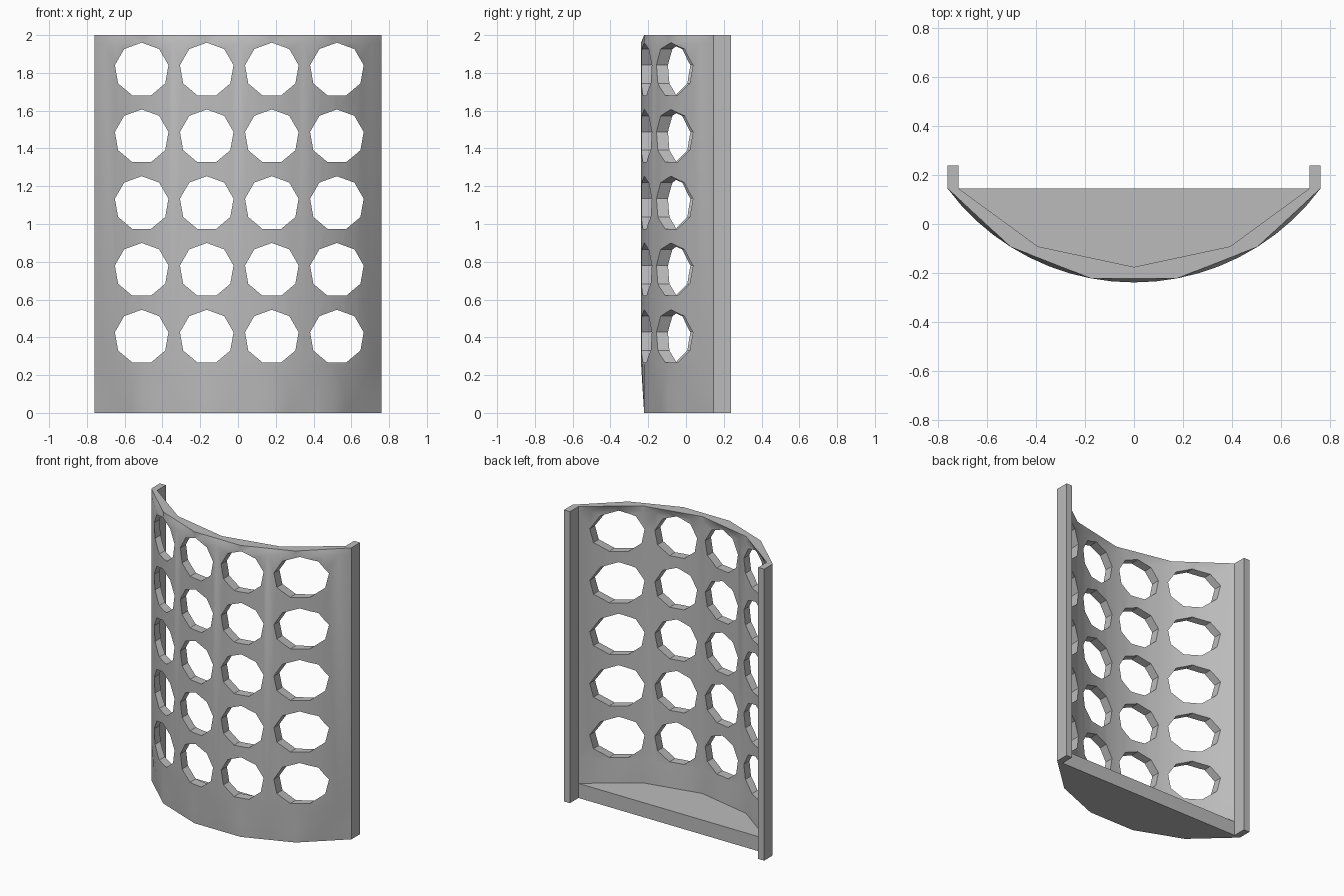
import bpy, bmesh, math

cube = bpy.data.objects.get("Cube")
if cube:
    bpy.data.objects.remove(cube, do_unlink=True)

grey = bpy.data.materials.new("plain_grey")
grey.use_nodes = True
colour = (0.5, 0.5, 0.5, 1)
grey.diffuse_color = colour
grey.node_tree.nodes["Principled BSDF"].inputs["Base Color"].default_value = colour

COLS = 20            # columns across the curved wall
BACK = 0.145         # where the wall meets the rails
SLAB = 0.1           # height of the base slab


def arc(half, depth, steps):
    """Points of a shallow arc bulging to the front, left to right."""
    r = (half ** 2 + depth ** 2) / (2 * depth)
    a = math.asin(half / r)
    return [(r * math.sin(a * (2 * i / steps - 1)),
             BACK - depth + r - r * math.cos(a * (2 * i / steps - 1)))
            for i in range(steps + 1)]


def faceted(half, depth, segments, blend):
    """Arc with COLS columns, blended from a coarse polyline to the true curve."""
    fine, coarse = arc(half, depth, COLS), arc(half, depth, segments)
    span = COLS // segments
    points = []
    for i, p in enumerate(fine):
        k = min(i // span, segments - 1)
        t = i / span - k
        flat = [u + (v - u) * t for u, v in zip(coarse[k], coarse[k + 1])]
        points.append(tuple(f + (s - f) * blend for f, s in zip(flat, p)))
    return points


def loft(bm, rings):
    """Closed solid through matching rings of points."""
    rows = [[bm.verts.new(p) for p in ring] for ring in rings]
    n = len(rows[0])
    for low, high in zip(rows, rows[1:]):
        for i in range(n):
            j = (i + 1) % n
            bm.faces.new((low[i], low[j], high[j], high[i]))
    bm.faces.new(rows[0][::-1])
    bm.faces.new(rows[-1])


def make(name, solids, triangulate=False):
    bm = bmesh.new()
    for rings in solids:
        loft(bm, rings)
    bmesh.ops.recalc_face_normals(bm, faces=bm.faces)
    if triangulate:
        bmesh.ops.triangulate(bm, faces=bm.faces)
    mesh = bpy.data.meshes.new(name)
    bm.to_mesh(mesh)
    bm.free()
    mesh.materials.append(grey)
    obj = bpy.data.objects.new(name, mesh)
    bpy.context.collection.objects.link(obj)
    return obj


def extrude(points, low, high):
    return [[(x, y, z) for x, y in points] for z in (low, high)]


# Curved wall: coarse facets at both rims, rounder in between
wall_rings = []
for z, out_blend, in_blend in ((0, 0, 0), (SLAB, 0.4, 0), (0.26, 1, 1),
                               (1.96, 1, 1), (2, 0, 0)):
    outline = (faceted(0.76, 0.383, 5, out_blend)
               + faceted(0.715, 0.32, 4, in_blend)[::-1])
    wall_rings.append([(x, y, z) for x, y in outline])
wall = make("curved_wall", [wall_rings], triangulate=True)

# Grid of nine-sided holes cut straight through from front to back
holes = []
for col in range(4):
    for row in range(5):
        cx, cz = -0.51 + 0.3445 * col, 0.402 + 0.3535 * row
        angles = [math.radians(90 + 40 * k) for k in range(9)]
        holes.append([[(cx + 0.144 * math.cos(a), y, cz + 0.144 * math.sin(a))
                       for a in angles] for y in (-0.5, 0.5)])
cutter = make("hole_cutter", holes)
cutter.hide_render = True
cut = wall.modifiers.new("holes", 'BOOLEAN')
cut.operation = 'DIFFERENCE'
cut.solver = 'EXACT'
cut.object = cutter
bpy.context.view_layer.objects.active = wall
wall.select_set(True)
bpy.ops.object.modifier_apply(modifier=cut.name)
bpy.data.objects.remove(cutter, do_unlink=True)

# Smooth the curve but keep rims and hole edges sharp
bpy.ops.object.select_all(action='DESELECT')
wall.select_set(True)
bpy.ops.object.shade_smooth_by_angle(angle=math.radians(30))

# Base slab filling the curve at the bottom
make("base_slab", [extrude(arc(0.715, 0.32, 4), 0, SLAB)])

# Upright rails along both back edges
for side, name in ((1, "left_rail"), (-1, "right_rail")):
    corners = [(side * x, y) for x, y in
               ((0.715, BACK), (0.76, BACK), (0.76, 0.238), (0.715, 0.238))]
    make(name, [extrude(corners, 0, 2)])
